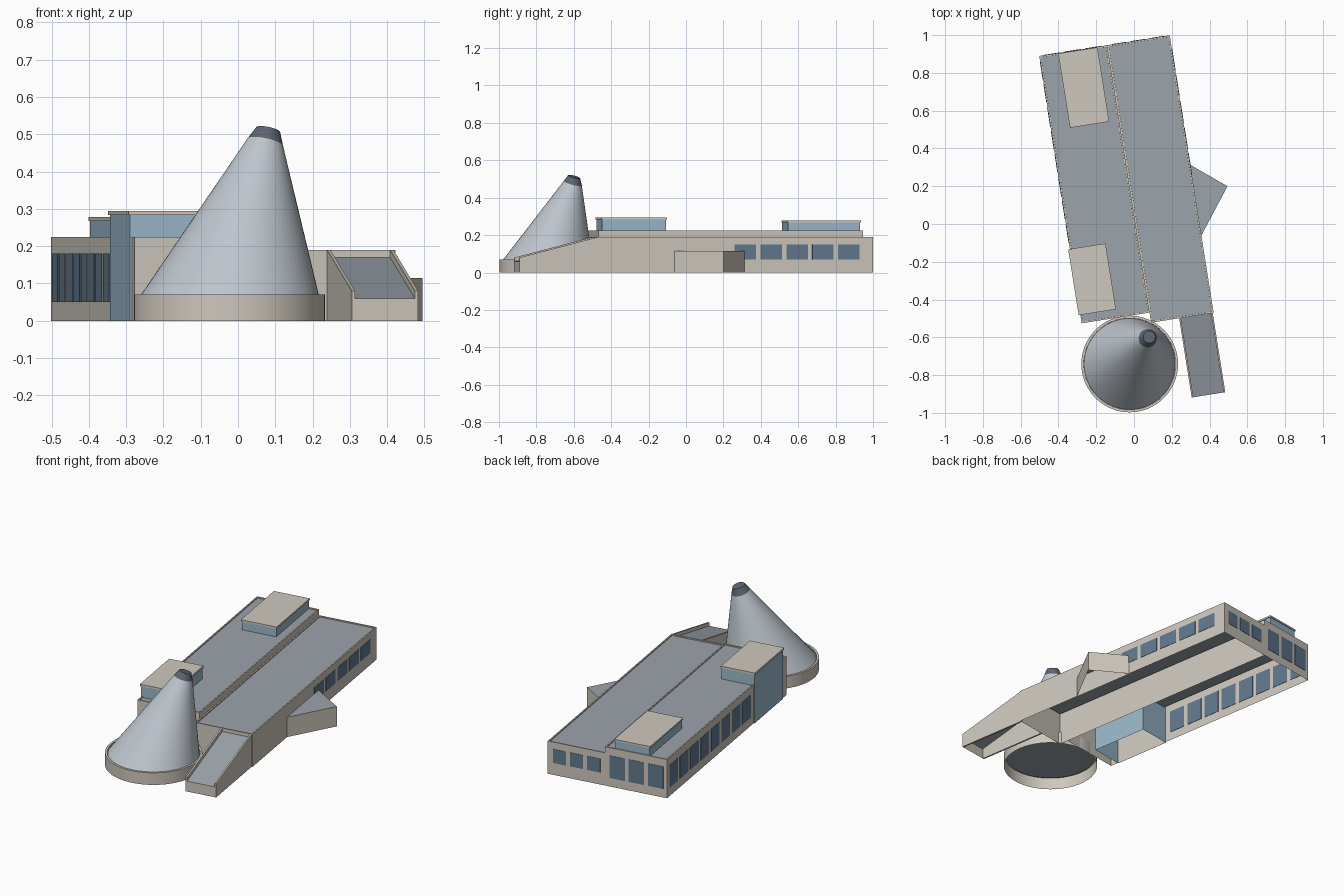
import bpy, bmesh, math
from mathutils import Vector

if "Cube" in bpy.data.objects:
    bpy.data.objects.remove(bpy.data.objects["Cube"])

ANGLE = math.radians(9)  # the building is turned on the site


def mat(name, c):
    m = bpy.data.materials.new(name)
    m.diffuse_color = (*c, 1)
    m.use_nodes = True
    m.node_tree.nodes["Principled BSDF"].inputs["Base Color"].default_value = m.diffuse_color
    return m


BEIGE = mat("plaster", (0.62, 0.58, 0.51))
ROOF = mat("roof_grey", (0.33, 0.37, 0.41))
GLASS = mat("light_glass", (0.32, 0.48, 0.60))
WINDOW = mat("window_glass", (0.12, 0.19, 0.27))
METAL = mat("cone_metal", (0.52, 0.57, 0.62))
DARK = mat("dark_cap", (0.11, 0.13, 0.17))


def finish(name, bm, mats, rot=ANGLE):
    bm.normal_update()
    me = bpy.data.meshes.new(name)
    bm.to_mesh(me)
    bm.free()
    ob = bpy.data.objects.new(name, me)
    for m in mats:
        me.materials.append(m)
    ob.rotation_euler.z = rot
    bpy.context.collection.objects.link(ob)
    return ob


def shell(name, pts, z0, z1, mats, rim=0, drop=0, closed=False, rot=ANGLE):
    """Walls on a footprint, with a rim and a sunken roof; z1 may vary per point."""
    n = len(pts)
    tops = z1 if isinstance(z1, (list, tuple)) else [z1] * n
    bm = bmesh.new()
    lo = [bm.verts.new((x, y, z0)) for x, y in pts]
    hi = [bm.verts.new((p[0], p[1], z)) for p, z in zip(pts, tops)]
    for i in range(n):
        j = (i + 1) % n
        bm.faces.new((lo[i], lo[j], hi[j], hi[i]))
    if closed:
        bm.faces.new(lo[::-1])
    top = bm.faces.new(hi)
    bm.normal_update()
    if rim:
        bmesh.ops.inset_region(bm, faces=[top], thickness=rim)
        bmesh.ops.inset_region(bm, faces=[top], thickness=0.0005, depth=-drop)
    top.material_index = len(mats) - 1
    return finish(name, bm, mats, rot)


def rect(u0, u1, v0, v1):
    return [(u0, v0), (u1, v0), (u1, v1), (u0, v1)]


def box(name, u0, u1, v0, v1, z0, z1, m):
    return shell(name, rect(u0, u1, v0, v1), z0, z1, [m], closed=True)


def smooth(ob):
    bpy.ops.object.select_all(action='DESELECT')
    ob.select_set(True)
    bpy.context.view_layer.objects.active = ob
    bpy.ops.object.shade_smooth_by_angle(angle=math.radians(30))


# two long wings with rimmed roofs
W, M, E = -0.356, 0.008, 0.343
N = 0.957
shell("left_wing", rect(W, M, -0.476, N), 0, 0.225, [BEIGE, ROOF], 0.010, 0.006)
shell("right_wing", rect(M, E, -0.53, N), 0, 0.19, [BEIGE, ROOF], 0.010, 0.006)

# stair tower and roof lantern with flat caps
shell("stair_tower", rect(-0.361, -0.169, -0.427, -0.082), 0, 0.284, [GLASS])
box("stair_tower_cap", -0.365, -0.165, -0.431, -0.078, 0.283, 0.295, BEIGE)
shell("roof_lantern", rect(-0.251, -0.049, 0.560, 0.950), 0.215, 0.269, [GLASS])
box("roof_lantern_cap", -0.255, -0.045, 0.556, 0.954, 0.268, 0.278, BEIGE)

# west windows
for i in range(8):
    v = -0.045 + i * 0.125
    box(f"west_window_{i}", W - 0.002, W + 0.002, v, v + 0.1, 0.05, 0.18, WINDOW)
# east windows
for i in range(5):
    v = 0.209 + i * 0.140
    box(f"east_window_{i}", E - 0.002, E + 0.002, v, v + 0.116, 0.07, 0.15, WINDOW)
# back windows, low on the right wing and tall on the left wing
for i in range(3):
    u = 0.035 + i * 0.1
    box(f"back_window_low_{i}", u, u + 0.077, N - 0.002, N + 0.002, 0.07, 0.15, WINDOW)
    u = -0.334 + i * 0.112
    box(f"back_window_tall_{i}", u, u + 0.09, N - 0.002, N + 0.002, 0.05, 0.18, WINDOW)

# triangular porch on the east side
shell("porch", [(0.355, -0.064), (0.495, 0.20), (0.295, 0.315)], 0, 0.115,
      [BEIGE, ROOF], rot=0)

# sloping entrance wing between two side walls
F, B = -0.955, -0.53
shell("ramp_roof", rect(0.158, 0.338, F, B), 0, [0.06, 0.06, 0.17, 0.17], [BEIGE, ROOF])
for side, u in (("left", 0.158), ("right", 0.329)):
    shell(f"ramp_wall_{side}", rect(u, u + 0.009, F, B), 0,
          [0.08, 0.08, 0.19, 0.19], [BEIGE], closed=True)

# round base
SEG = 64
CX, CY = -0.023, -0.741
circle = [(CX + 0.256 * math.cos(2 * math.pi * i / SEG),
           CY + 0.256 * math.sin(2 * math.pi * i / SEG)) for i in range(SEG)]
smooth(shell("round_base", circle, 0, 0.07, [BEIGE, ROOF], 0.012, 0.006, rot=0))

# leaning cone with a tilted dark cap
bm = bmesh.new()
rings = []
for cx, cy, cz, r, tilt in ((CX, CY, 0.064, 0.241, 0), (0.073, -0.605, 0.478, 0.048, 1),
                            (0.081, -0.598, 0.512, 0.032, 1)):
    ring = []
    for i in range(SEG):
        a = 2 * math.pi * i / SEG
        dx, dy = r * math.cos(a), r * math.sin(a)
        ring.append(bm.verts.new((cx + dx, cy + dy, cz - tilt * (0.2 * dx + 0.25 * dy))))
    rings.append(ring)
for k in range(2):
    for i in range(SEG):
        j = (i + 1) % SEG
        f = bm.faces.new((rings[k][i], rings[k][j], rings[k + 1][j], rings[k + 1][i]))
        f.material_index = k
bm.faces.new(rings[2]).material_index = 1
smooth(finish("leaning_cone", bm, [METAL, DARK], 0))
